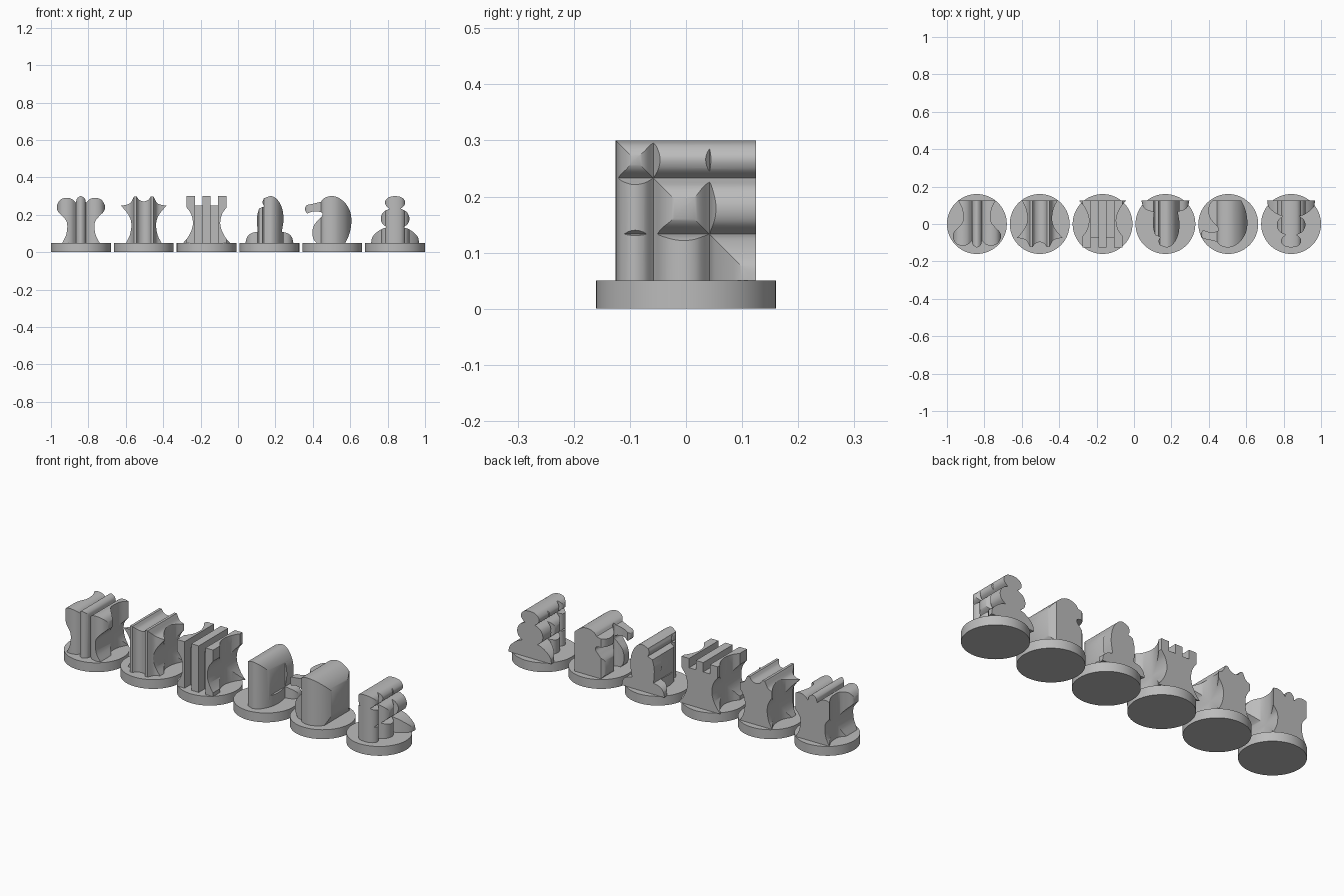
import bpy, bmesh, math
from mathutils import Vector

cube = bpy.data.objects.get("Cube")
if cube:
    bpy.data.objects.remove(cube, do_unlink=True)

grey = bpy.data.materials.new("plain_grey")
grey.use_nodes = True
grey.diffuse_color = (0.5, 0.5, 0.5, 1)
grey.node_tree.nodes["Principled BSDF"].inputs["Base Color"].default_value = (0.5, 0.5, 0.5, 1)

BASE_H, SIZE, SPACING = 0.05, 0.25, 0.336


def smooth_run(run, steps=6):
    """Round curve through the points of one run; runs meet at sharp corners."""
    pts = [Vector(p) for p in run]
    if len(pts) < 3:
        return pts
    end = Vector((-pts[-2].x, pts[-2].y)) if pts[-1].x == 0 else 2 * pts[-1] - pts[-2]
    ext = [2 * pts[0] - pts[1]] + pts + [end]
    out = []
    for a, b, c, d in zip(ext, ext[1:], ext[2:], ext[3:]):
        for i in range(steps):
            t = i / steps
            out.append(0.5 * (2 * b + (c - a) * t + (2 * a - 5 * b + 4 * c - d) * t * t
                              + (3 * b - a - 3 * c + d) * t ** 3))
    return out + [pts[-1]]


def outline(runs, mirror):
    pts = [p for run in runs for p in smooth_run(run)]
    if mirror:
        pts += [Vector((-p.x, p.y)) for p in reversed(pts)]
    clean = []
    for p in pts:
        if not clean or (p - clean[-1]).length > 1e-4:
            clean.append(p)
    return clean


def prism(name, pts, place, depth):
    """Extrude an outline; place maps (x, height) into space."""
    bm = bmesh.new()
    face = bm.faces.new([bm.verts.new(place(p)) for p in pts])
    ext = bmesh.ops.extrude_face_region(bm, geom=[face])
    verts = [v for v in ext["geom"] if isinstance(v, bmesh.types.BMVert)]
    bmesh.ops.translate(bm, verts=verts, vec=depth)
    bmesh.ops.recalc_face_normals(bm, faces=bm.faces)
    mesh = bpy.data.meshes.new(name)
    bm.to_mesh(mesh)
    bm.free()
    mesh.materials.append(grey)
    obj = bpy.data.objects.new(name, mesh)
    bpy.context.collection.objects.link(obj)
    return obj


def shade(obj):
    bpy.ops.object.select_all(action="DESELECT")
    obj.select_set(True)
    bpy.context.view_layer.objects.active = obj
    bpy.ops.object.shade_smooth_by_angle(angle=math.radians(30))


def piece(name, x, runs, mirror):
    """Same outline seen from the front and from above, intersected."""
    pts = outline(runs, mirror)
    body = prism(name + "_body", pts, lambda p: (p.x, -0.2, BASE_H + p.y), (0, 0.4, 0))
    cutter = prism("cutter", pts, lambda p: (p.x, SIZE / 2 - p.y, 0), (0, 0, 0.4))
    cutter.hide_render = True
    mod = body.modifiers.new("cross", "BOOLEAN")
    mod.operation, mod.solver, mod.object = "INTERSECT", "EXACT", cutter
    graph = bpy.context.evaluated_depsgraph_get()
    mesh = bpy.data.meshes.new_from_object(body.evaluated_get(graph))
    body.modifiers.clear()
    body.data = mesh
    bpy.data.objects.remove(cutter, do_unlink=True)
    body.location.x = x
    shade(body)
    # round foot
    bpy.ops.mesh.primitive_cylinder_add(vertices=64, radius=0.16, depth=BASE_H,
                                        location=(x, 0, BASE_H / 2))
    foot = bpy.context.object
    foot.name = name + "_foot"
    foot.data.materials.append(grey)
    shade(foot)


# outlines run from bottom right to the top, x and height above the foot
lobed = [[(.10, 0), (.08, .04), (.073, .08), (.077, .115), (.10, .145), (.124, .17), (.128, .2),
          (.11, .23), (.08, .241), (.05, .235), (.027, .215)],
         [(.027, .215), (.02, .238), (0, .25)]]
crown = [[(.095, 0), (.075, .04), (.066, .09), (.072, .13), (.092, .165), (.123, .2)],
         [(.123, .2), (.095, .203), (.07, .215), (.052, .248)],
         [(.052, .248), (.038, .248)],
         [(.038, .248), (.024, .23), (0, .222)]]
tower = [[(.125, 0), (.1, .03), (.08, .07), (.073, .11), (.083, .155), (.107, .19)],
         [(.107, .25), (.062, .25)], [(.062, .2), (.022, .2)], [(.022, .25), (0, .25)]]
ball = [[(.128, 0), (.122, .03), (.1, .055), (.07, .075), (.045, .083)],
        [(.045, .083), (.07, .105), (.076, .135), (.062, .165), (.03, .183)],
        [(.03, .183), (.049, .2), (.053, .222), (.035, .243), (0, .25)]]
skirt = [(.128, 0), (.12, .03), (.1, .05), (.066, .06)]
notched = [skirt,
           [(.066, .06), (.075, .12), (.069, .18), (.045, .228), (.01, .25), (-.03, .238)],
           [(-.03, .238), (-.037, .215), (-.028, .195)],
           [(-.028, .195), (-.056, .184)],
           [(-.056, .184), (-.066, .14), (-.066, .1), (-.062, .06)],
           [(-a, b) for a, b in reversed(skirt)]]
horse = [[(.07, 0), (.092, .05), (.102, .11), (.096, .165), (.07, .212), (.03, .243), (-.01, .25),
          (-.045, .238), (-.06, .22)],
         [(-.06, .22), (-.1, .21), (-.138, .2), (-.145, .175), (-.135, .157)],
         [(-.135, .157), (-.1, .168), (-.06, .164), (-.053, .148), (-.072, .125), (-.097, .095),
          (-.107, .055), (-.1, .02), (-.085, 0)]]

pieces = [("lobed_piece", lobed, True), ("crown_piece", crown, True), ("tower_piece", tower, True),
          ("notched_piece", notched, False), ("horse_piece", horse, False), ("ball_piece", ball, True)]
for i, (name, runs, mirror) in enumerate(pieces):
    piece(name, (i - 2.5) * SPACING, runs, mirror)
